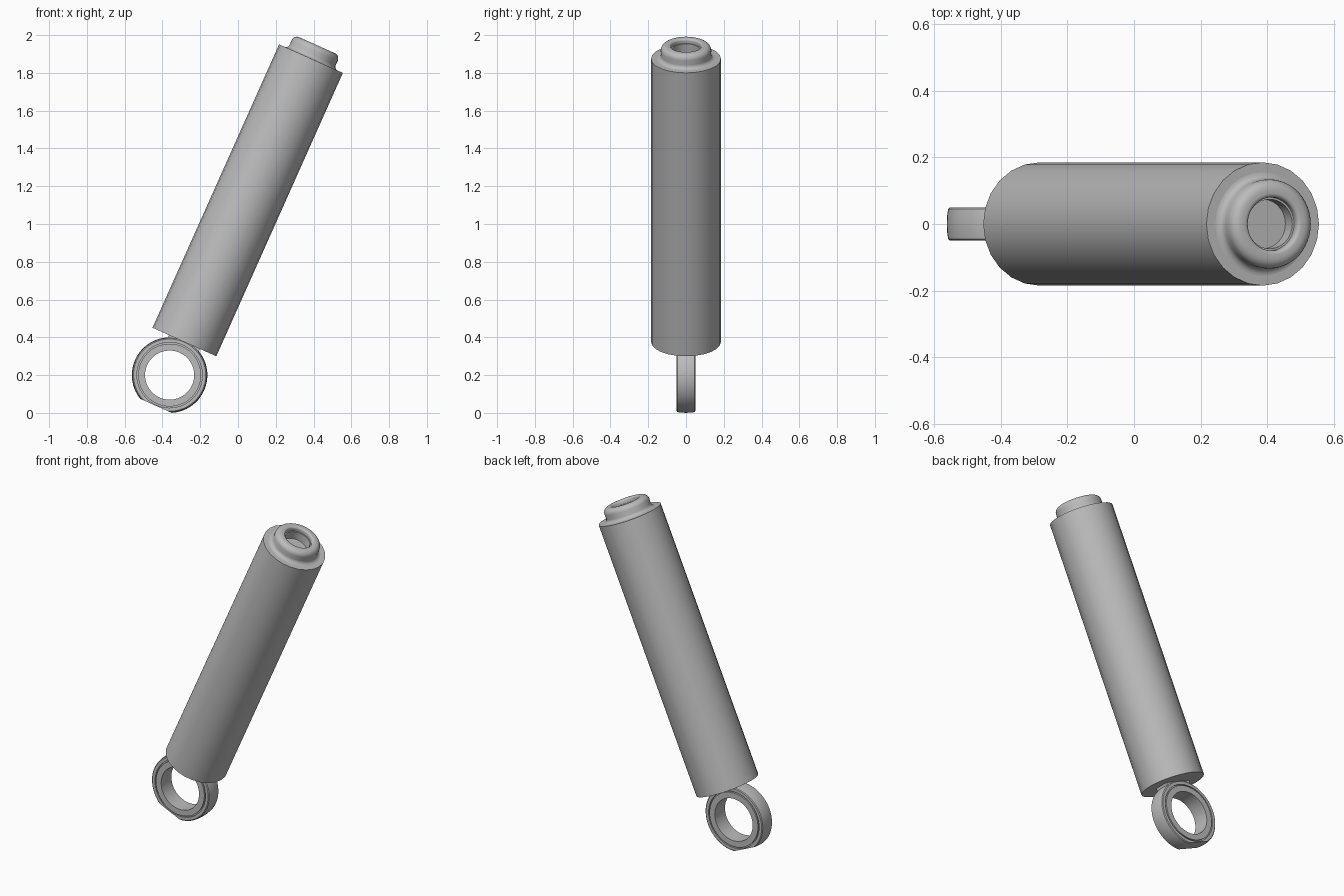
import bpy, bmesh
from math import sin, cos, pi, atan2, radians
from mathutils import Matrix, Vector

cube = bpy.data.objects.get("Cube")
if cube:
    bpy.data.objects.remove(cube)

steel = bpy.data.materials.new("grey_steel")
steel.use_nodes = True
colour = (0.5, 0.5, 0.5, 1)
steel.diffuse_color = colour
steel.node_tree.nodes["Principled BSDF"].inputs["Base Color"].default_value = colour

# The eye centre is the local origin; the tube leans along local z
LEAN = Matrix.Translation((-0.362, 0, 0.2)) @ Matrix.Rotation(atan2(0.67, 1.5), 4, "Y")
BOTTOM, SEAM, TOP, RADIUS = 0.192, 0.307, 1.835, 0.185


def finish(name, bm):
    bmesh.ops.recalc_face_normals(bm, faces=bm.faces)
    mesh = bpy.data.meshes.new(name)
    bm.to_mesh(mesh)
    bm.free()
    mesh.materials.append(steel)
    obj = bpy.data.objects.new(name, mesh)
    bpy.context.collection.objects.link(obj)
    obj.matrix_world = LEAN
    bpy.ops.object.select_all(action="DESELECT")
    obj.select_set(True)
    bpy.context.view_layer.objects.active = obj
    bpy.ops.object.shade_smooth_by_angle(angle=radians(38))
    return obj


def lathe(profile, sides, closed=False):
    """Spin (radius, height) points around z."""
    bm = bmesh.new()
    points = profile + profile[:1] if closed else profile
    verts = [bm.verts.new((r, 0, h)) for r, h in points]
    edges = [bm.edges.new(pair) for pair in zip(verts, verts[1:])]
    bmesh.ops.spin(bm, geom=verts + edges, cent=(0, 0, 0), axis=(0, 0, 1),
                   angle=2 * pi, steps=sides)
    bmesh.ops.remove_doubles(bm, verts=bm.verts, dist=0.0001)
    return bm


def arc(r, h, size, start, end, steps=5):
    angles = [radians(start + (end - start) * i / steps) for i in range(steps + 1)]
    return [(r + size * cos(a), h + size * sin(a)) for a in angles]


# Main tube and its lower sleeve
finish("tube", lathe([(0, SEAM), (RADIUS, SEAM), (RADIUS, TOP), (0, TOP)], 24))
finish("lower_sleeve", lathe([(0, BOTTOM), (RADIUS, BOTTOM), (RADIUS, SEAM), (0, SEAM)], 24))

# Top collar with flared foot, rounded lip and a stepped bore
collar = [(0.155, TOP)]
collar += arc(0.155, TOP + 0.022, 0.022, 270, 180)
collar += arc(0.104, TOP + 0.048, 0.03, 0, 90)
collar += arc(0.092, TOP + 0.066, 0.012, 90, 180)
collar += [(0.08, TOP + 0.052), (0.074, TOP + 0.052), (0.074, TOP + 0.001), (0, TOP + 0.001)]
finish("top_collar", lathe(collar, 48))


def turn_to_y(bm):
    bmesh.ops.rotate(bm, verts=bm.verts, matrix=Matrix.Rotation(pi / 2, 3, "X"))


# Mounting eye: slightly crowned ring with a flat along the lower edge
half = [(0.173, 0.049), (0.191, 0.049), (0.196, 0.045), (0.199, 0.025)]
ring = half + [(0.2, 0)] + [(r, -h) for r, h in reversed(half)]
bm = lathe(ring, 64, closed=True)
turn_to_y(bm)
cut = bmesh.ops.bisect_plane(bm, geom=bm.verts[:] + bm.edges[:] + bm.faces[:],
                             plane_co=(0, 0, -0.178), plane_no=Vector((0, 0, -1)),
                             clear_outer=True)
rim = [e for e in cut["geom_cut"] if isinstance(e, bmesh.types.BMEdge)]
bmesh.ops.edgeloop_fill(bm, edges=rim)
finish("mounting_eye", bm)

# Bushing inside the eye, and the recessed groove between them
for name, inner, outer, depth in (("bushing", 0.13, 0.166, 0.05),
                                  ("bushing_groove", 0.16, 0.176, 0.038)):
    bm = lathe([(inner, -depth), (outer, -depth), (outer, depth), (inner, depth)],
               64, closed=True)
    turn_to_y(bm)
    finish(name, bm)

# Short neck joining the eye to the sleeve
bm = bmesh.new()
bmesh.ops.create_cube(bm, size=1, matrix=Matrix.Translation((0, 0, 0.185))
                      @ Matrix.Diagonal((0.18, 0.09, 0.02, 1)))
finish("neck", bm)
